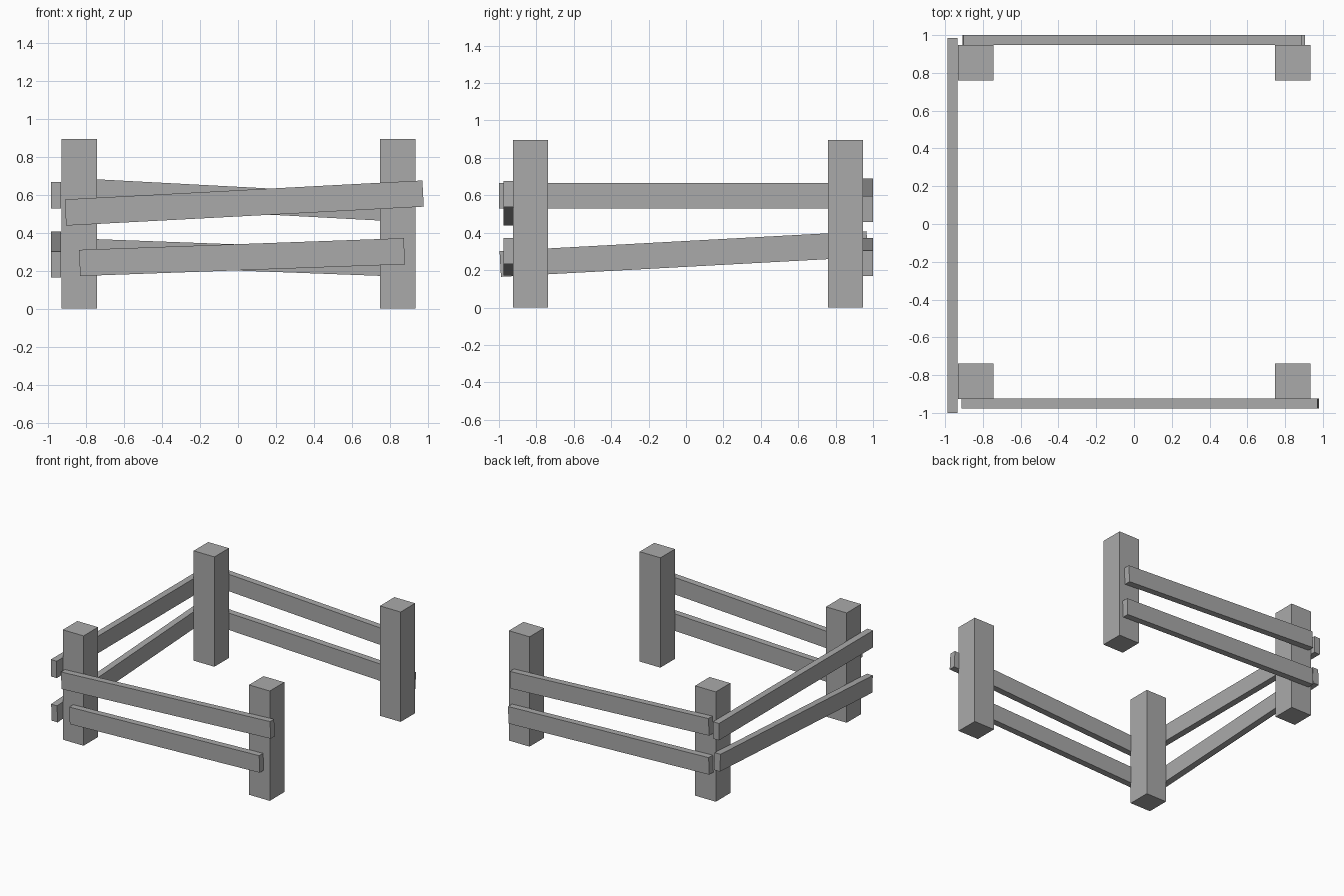
import bpy
from math import atan

cube = bpy.data.objects.get("Cube")
if cube:
    bpy.data.objects.remove(cube, do_unlink=True)

grey = bpy.data.materials.new("plain_grey")
grey.use_nodes = True
colour = (0.4, 0.4, 0.4, 1)
grey.diffuse_color = colour
grey.node_tree.nodes["Principled BSDF"].inputs["Base Color"].default_value = colour


def box(name, centre, size, rotation=(0, 0, 0)):
    bpy.ops.mesh.primitive_cube_add(size=1, location=centre, rotation=rotation)
    obj = bpy.context.object
    obj.name = name
    obj.scale = size
    bpy.ops.object.transform_apply(location=False, rotation=False, scale=True)
    obj.data.materials.append(grey)


POST, POST_HEIGHT = 0.187, 0.895
RAIL, THICK = 0.138, 0.053

# Four corner posts
for side, x in (("right", -0.838), ("left", 0.841)):
    for end, y in (("front", -0.832), ("back", 0.853)):
        box(f"{end}_{side}_post", (x, y, POST_HEIGHT / 2), (POST, POST, POST_HEIGHT))

# Rails along x: name, centre x, centre y, centre z, length, slope
for name, x, y, z, length, slope in (
    ("front_upper_rail", 0.033, -0.95, 0.557, 1.888, 0.053),
    ("front_lower_rail", 0.021, -0.95, 0.272, 1.713, 0.036),
    ("back_upper_rail", -0.01, 0.973, 0.574, 1.793, -0.053),
    ("back_lower_rail", -0.002, 0.973, 0.27, 1.81, -0.037),
):
    box(name, (x, y, z), (length, THICK, RAIL), (0, -atan(slope), 0))

# Rails along y on the closed side: name, centre y, centre z, length, slope
for name, y, z, length, slope in (
    ("side_upper_rail", -0.008, 0.598, 1.985, 0),
    ("side_lower_rail", -0.012, 0.286, 1.965, 0.054),
):
    box(name, (-0.96, y, z), (THICK, length, RAIL), (atan(slope), 0, 0))
